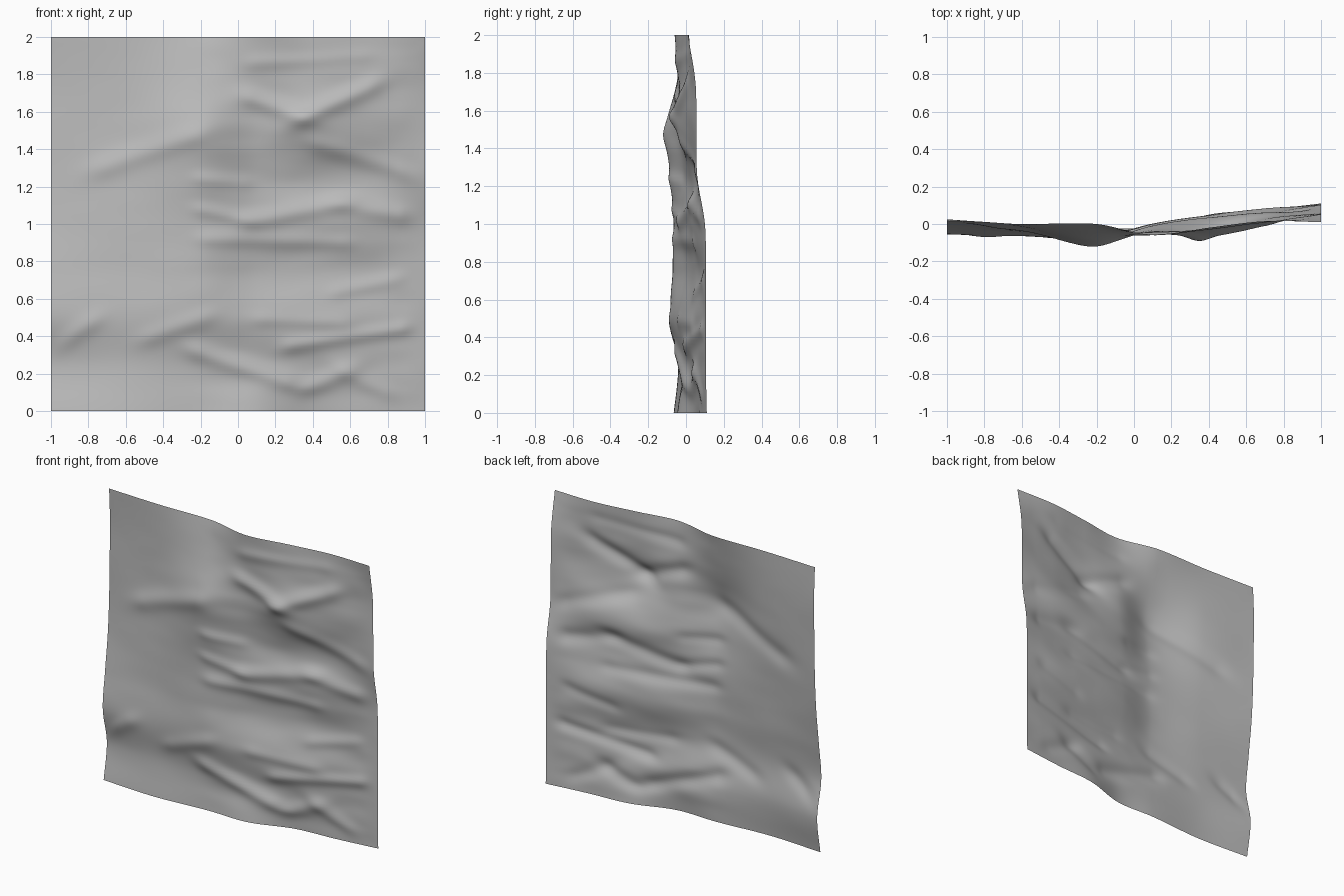
import bpy, bmesh
from mathutils import Vector, noise

if "Cube" in bpy.data.objects:
    bpy.data.objects.remove(bpy.data.objects["Cube"])

N = 110  # cells per side

# Broad depth (y) of the sheet: rows run from top to bottom, columns left to right
COLS = [-1, -.6, -.2, .1, .4, .7, 1]
ROWS = [
    [.015, .00, .00, -.06, -.02, .015, .01],
    [.025, -.005, -.05, -.04, -.03, .01, .05],
    [.02, -.015, -.105, -.035, -.045, .01, .055],
    [.015, -.025, -.085, -.01, .035, .06, .06],
    [.0, -.035, -.065, -.02, .015, .05, .10],
    [-.03, -.045, -.07, .0, .05, .08, .105],
    [-.055, -.065, -.08, -.04, .005, .06, .105],
    [-.01, -.04, -.03, -.01, .03, .07, .105],
    [-.045, -.065, -.04, -.04, .05, .075, .11],
]

# Fold crests: start x, z, end x, z, forward push, width
FOLDS = [
    (.08, 1.67, .35, 1.57, .020, .05), (.35, 1.57, .70, 1.73, .022, .05),
    (.10, 1.86, .65, 1.90, .008, .04), (-.70, 1.31, -.25, 1.47, .016, .06),
    (.45, 1.42, .95, 1.26, .014, .05), (.10, 1.02, .55, 1.11, .018, .05),
    (.55, 1.11, .85, 1.05, .014, .05), (-.18, 1.24, .02, 1.22, .008, .035),
    (-.18, 1.07, .02, 1.03, .010, .035), (-.15, .92, .55, .90, .010, .04),
    (.55, .64, .82, .70, .010, .04), (-1, .33, -.8, .46, .012, .05),
    (-.45, .40, -.2, .49, .012, .05), (-.2, .31, .25, .16, .020, .05),
    (.15, .49, .55, .47, .010, .04), (.30, .35, .88, .44, .016, .04),
    (.40, .13, .58, .21, .016, .05), (.58, .21, .78, .10, .014, .05),
]


def spline(values, t):
    """Smooth curve through evenly spaced values, t from 0 to 1."""
    t *= len(values) - 1
    i = min(int(t), len(values) - 2)
    f = t - i
    b, c = values[i], values[i + 1]
    a = values[i - 1] if i else 2 * b - c
    d = values[i + 2] if i + 2 < len(values) else 2 * c - b
    return b + .5 * f * (c - a + f * (2*a - 5*b + 4*c - d + f * (3*(b - c) + d - a)))


def column_param(x):
    """Position of x among the unevenly spaced columns, 0 to 1."""
    for i in range(len(COLS) - 1):
        if x <= COLS[i + 1] + 1e-6:
            return (i + (x - COLS[i]) / (COLS[i + 1] - COLS[i])) / (len(COLS) - 1)
    return 1


def fold(x, z, x0, z0, x1, z1, push, width):
    """Soft ridge along a segment."""
    p, a, b = Vector((x, z)), Vector((x0, z0)), Vector((x1, z1))
    ab = b - a
    t = max(0, min(1, (p - a).dot(ab) / ab.length_squared))
    off = p - (a + ab * t)
    along = off.dot(ab.normalized())
    d2 = off.length_squared - along * along * .75  # longer fade at the ends
    return -push * 2.718 ** (-d2 / width ** 2)


def depth(x, z):
    u = column_param(x)
    y = spline([spline(row, u) for row in ROWS], 1 - z / 2)
    border = min(1, (1 - abs(x)) / .12, z / .12, (2 - z) / .12)
    y += border * sum(fold(x, z, *f) for f in FOLDS)
    # fine sideways wrinkles, stronger on the right part
    amount = .006 if x > -.15 else .006 * max(.2, 1 + (x + .15) * 5)
    return y + border * amount * noise.noise(Vector((x * 3.5, z * 9, 2.3)))


# Cloth sheet
bm = bmesh.new()
grid = [[bm.verts.new((x, depth(x, z), z))
         for x in (2 * i / N - 1 for i in range(N + 1))]
        for z in (2 * j / N for j in range(N + 1))]
for j in range(N):
    for i in range(N):
        face = bm.faces.new((grid[j][i], grid[j][i + 1],
                             grid[j + 1][i + 1], grid[j + 1][i]))
        face.smooth = True
mesh = bpy.data.meshes.new("cloth_sheet")
bm.to_mesh(mesh)
bm.free()
sheet = bpy.data.objects.new("cloth_sheet", mesh)
bpy.context.collection.objects.link(sheet)

# Plain grey
grey = bpy.data.materials.new("plain grey")
grey.diffuse_color = (.5, .5, .5, 1)
grey.use_nodes = True
grey.node_tree.nodes["Principled BSDF"].inputs["Base Color"].default_value = grey.diffuse_color
mesh.materials.append(grey)
